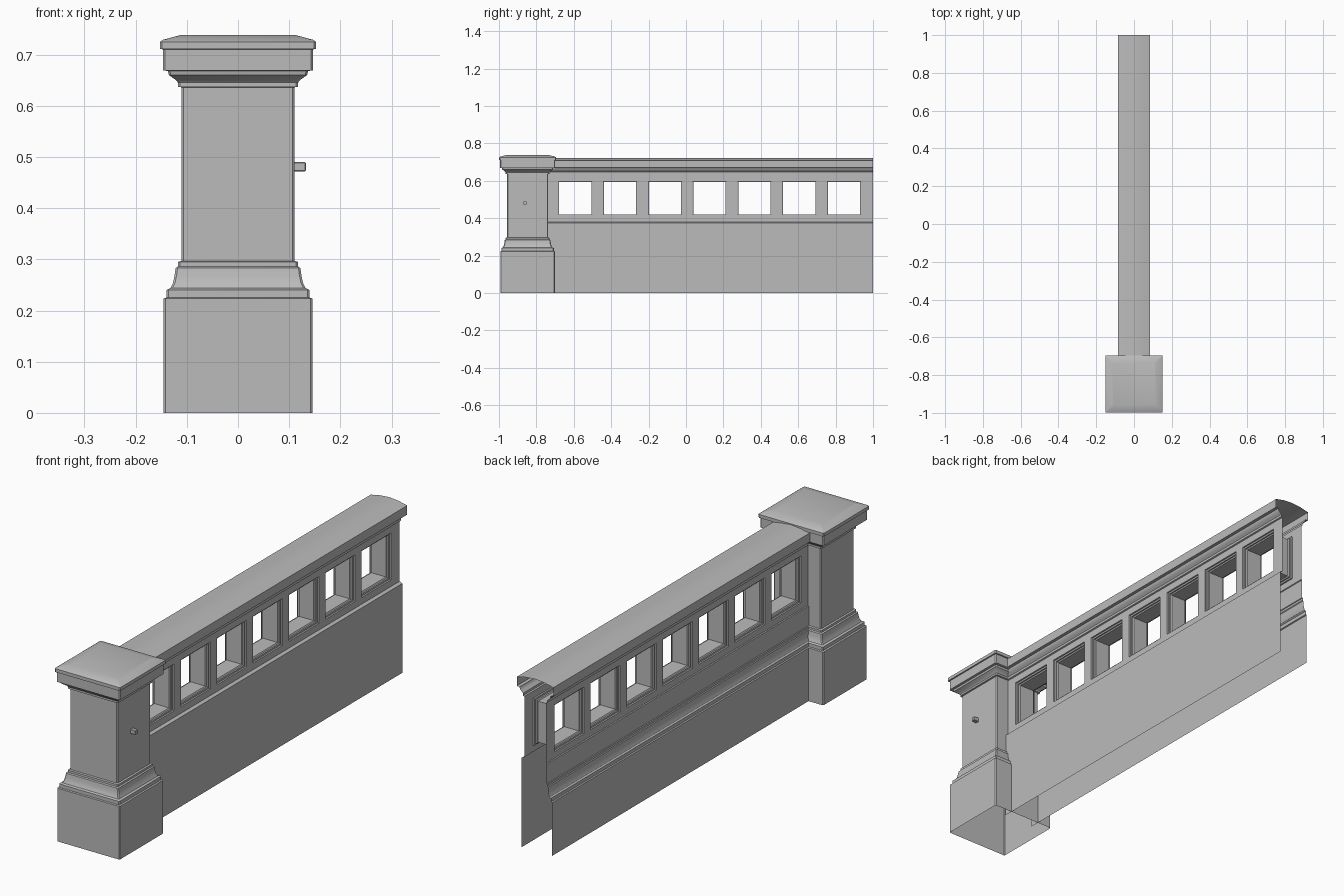
import bpy, bmesh, math

if "Cube" in bpy.data.objects:
    bpy.data.objects.remove(bpy.data.objects["Cube"])

stone = bpy.data.materials.new("grey stone")
stone.use_nodes = True
GREY = (0.5, 0.5, 0.5, 1)
stone.diffuse_color = GREY
stone.node_tree.nodes["Principled BSDF"].inputs["Base Color"].default_value = GREY

Y_START, Y_END = -0.74, 1.0   # wall run, starting inside the post
POST_Y = -0.847               # post centre
PANEL_X = 0.05                # half thickness of the pierced band
PANEL_Z = (0.381, 0.635)


def finish(name, bm):
    """Turn a bmesh into a shaded stone object."""
    bmesh.ops.remove_doubles(bm, verts=bm.verts, dist=0.0002)
    mesh = bpy.data.meshes.new(name)
    bm.to_mesh(mesh)
    bm.free()
    mesh.materials.append(stone)
    ob = bpy.data.objects.new(name, mesh)
    bpy.context.collection.objects.link(ob)
    bpy.ops.object.select_all(action='DESELECT')
    ob.select_set(True)
    bpy.context.view_layer.objects.active = ob
    bpy.ops.object.shade_smooth_by_angle(angle=math.radians(28))
    return ob


def loft(bm, loops, closed=True):
    """Skin a sequence of equally long point loops."""
    rows = [[bm.verts.new(p) for p in loop] for loop in loops]
    count = len(rows[0])
    for a, b in zip(rows, rows[1:]):
        for j in range(count if closed else count - 1):
            k = (j + 1) % count
            bm.faces.new((a[j], a[k], b[k], b[j]))
    return rows


def sweep(name, profile):
    """Run an open x-z profile along the wall."""
    bm = bmesh.new()
    loft(bm, [[(x, y, z) for y in (Y_START, Y_END)] for x, z in profile], False)
    return finish(name, bm)


# Post: square section stacked up a moulded profile, with eased corners
def post_loop(r, z, ease=0.004):
    c = r - ease
    pts = [(c, -r), (r, -c), (r, c), (c, r), (-c, r), (-r, c), (-r, -c), (-c, -r)]
    return [(x, POST_Y + y, z) for x, y in pts]


post_profile = [
    (.146, 0), (.146, .223), (.140, .225), (.140, .240), (.132, .244),
    (.127, .254), (.124, .268), (.122, .283), (.117, .286), (.117, .295),
    (.110, .297), (.110, .636), (.117, .637), (.117, .645), (.121, .650),
    (.128, .655), (.135, .660), (.137, .668), (.147, .669), (.147, .710),
    (.152, .711), (.152, .725), (.146, .729), (.113, .738),
]
bm = bmesh.new()
rows = loft(bm, [post_loop(r, z) for r, z in post_profile])
bm.faces.new(rows[-1])
finish("post", bm)

# Small peg on the side of the post
bm = bmesh.new()
bmesh.ops.create_cube(bm, size=1)
for v in bm.verts:
    v.co = (0.12 + v.co.x * 0.026, -0.861 + v.co.y * 0.018, 0.481 + v.co.z * 0.018)
bmesh.ops.bevel(bm, geom=bm.edges[:], offset=0.002, segments=1, affect='EDGES')
finish("post_peg", bm)

# Lower wall: plain on one side, moulded on the other
sweep("plain_base_side", [(.062, 0), (.062, .375), (PANEL_X, PANEL_Z[0])])
moulded = [
    (-.078, 0), (-.078, .223), (-.073, .225), (-.073, .240), (-.067, .244),
    (-.063, .254), (-.061, .268), (-.060, .283), (-.057, .286), (-.057, .295),
    (-.054, .297), (-.054, .379), (-PANEL_X, PANEL_Z[0]),
]
sweep("moulded_base_side", moulded[::-1])

# Coping: hollow moulded cap with a shallow ridge
half = [
    (PANEL_X, PANEL_Z[1]), (.056, .637), (.056, .647), (.060, .651), (.066, .656),
    (.071, .663), (.072, .669), (.085, .670), (.085, .708), (.045, .717),
]
sweep("coping", half + [(0, .721)] + [(-x, z) for x, z in half[::-1]])

# Window layout
windows = [(-0.592 + i * 0.2395, 0.507) for i in range(7)]
HALF_W, HALF_H = 0.098, 0.098

# Pierced band: both faces as grids with the window cells left out
ys = [Y_START] + [c + s * HALF_W for c, _ in windows for s in (-1, 1)] + [Y_END]
zs = [PANEL_Z[0], 0.507 - HALF_H, 0.507 + HALF_H, PANEL_Z[1]]
bm = bmesh.new()
for side in (1, -1):
    for i, (y0, y1) in enumerate(zip(ys, ys[1:])):
        for j, (z0, z1) in enumerate(zip(zs, zs[1:])):
            if i % 2 == 1 and j == 1:
                continue
            quad = [(y0, z0), (y1, z0), (y1, z1), (y0, z1)][::side]
            bm.faces.new([bm.verts.new((side * PANEL_X, y, z)) for y, z in quad])
finish("pierced_band", bm)

# Window surrounds: stepped frames joined through the wall
steps = [(0, PANEL_X), (0, .043), (.007, .043), (.007, .037), (.012, .034)]
tube = steps + [(inset, -x) for inset, x in steps[::-1]]
bm = bmesh.new()
for cy, cz in windows:
    loft(bm, [[(x, cy + sy * (HALF_W - inset), cz + sz * (HALF_H - inset))
               for sy, sz in ((-1, -1), (1, -1), (1, 1), (-1, 1))]
              for inset, x in tube])
finish("window_surrounds", bm)
